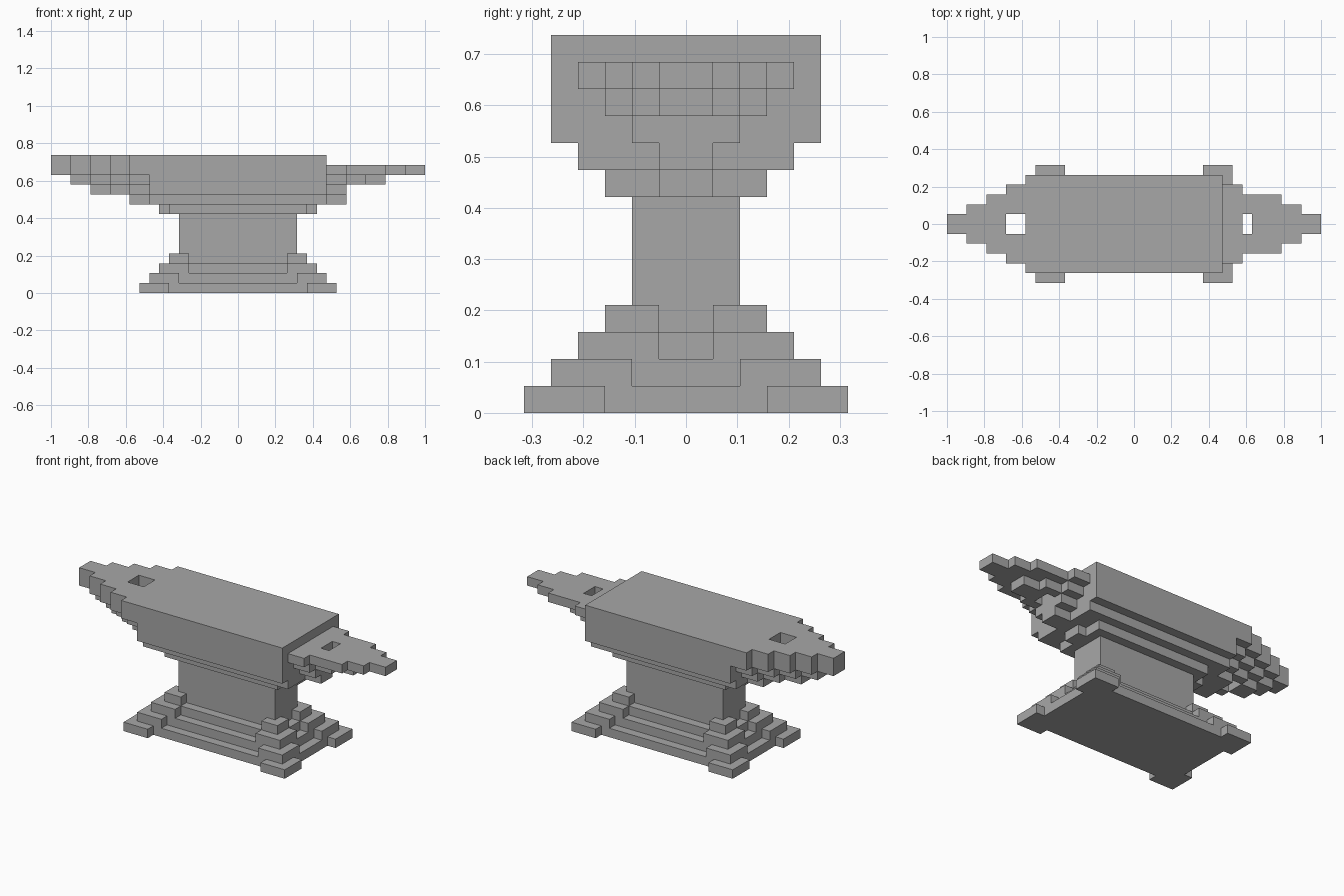
import bpy, bmesh

cube = bpy.data.objects.get("Cube")
if cube:
    bpy.data.objects.remove(cube, do_unlink=True)

U = 2 / 38  # one block

iron = bpy.data.materials.new("iron_grey")
iron.use_nodes = True
colour = (0.39, 0.39, 0.39, 1)
iron.diffuse_color = colour
iron.node_tree.nodes["Principled BSDF"].inputs["Base Color"].default_value = colour


def slab(name, outline, z0, z1):
    """Extrude a flat outline (in blocks) from z0 to z1."""
    bm = bmesh.new()
    face = bm.faces.new([bm.verts.new((x * U, y * U, z0 * U)) for x, y in outline])
    top = bmesh.ops.extrude_face_region(bm, geom=[face])["geom"]
    bmesh.ops.translate(bm, vec=(0, 0, (z1 - z0) * U),
                        verts=[v for v in top if isinstance(v, bmesh.types.BMVert)])
    bmesh.ops.recalc_face_normals(bm, faces=bm.faces)
    mesh = bpy.data.meshes.new(name)
    bm.to_mesh(mesh)
    bm.free()
    mesh.materials.append(iron)
    obj = bpy.data.objects.new(name, mesh)
    bpy.context.collection.objects.link(obj)
    return obj


def box(x0, x1, w):
    return [(x0, -w), (x1, -w), (x1, w), (x0, w)]


def stepped(start, steps):
    """Outline mirrored in y; each step is (end x, half width)."""
    half, x = [], start
    for end, w in steps:
        half += [(x, w), (end, w)]
        x = end
    return half + [(x, -y) for x, y in reversed(half)]


def four_corners(x, y, dx, dy):
    """Rectangle whose sides are recessed by one block between the corners."""
    q = [(x - 1, dy), (x, dy), (x, y), (dx, y), (dx, y - 1)]
    right = q + [(-a, b) for a, b in reversed(q)]
    return right + [(a, -b) for a, b in reversed(right)]


def cut(obj, cutter):
    mod = obj.modifiers.new("hole", "BOOLEAN")
    mod.operation = "DIFFERENCE"
    mod.solver = "EXACT"
    mod.object = cutter


# Stepped base with raised corners
for i, dims in enumerate([(10, 6, 7, 3), (9, 5, 6, 2), (8, 4, 5, 1), (7, 3, 5, 1)]):
    slab(f"base_step_{i + 1}", four_corners(*dims), i, i + 1)

# Waist
slab("waist", box(-6, 6, 2), 3, 8)

# Head layers with the horn at -x and the heel at +x
slab("head_underside", stepped(-8, [(-7, 1), (7, 3), (8, 1)]), 8, 9)
slab("head_lower", stepped(-11, [(-9, 2), (9, 4), (11, 1)]), 9, 10)
horn = [(-17, 1), (-15, 2), (-13, 3), (-11, 4)]
layers = [
    slab("head_body_lower", stepped(-15, [(-13, 1), (-11, 2), (-9, 3), (9, 5), (11, 2)]), 10, 11),
    slab("head_body_upper", stepped(-17, [(x + 2, w) for x, w in horn]
                                    + [(9, 5), (11, 3), (13, 2), (15, 1)]), 11, 12),
    slab("heel_and_horn", stepped(-19, horn + [(9, 5), (11, 4), (15, 3), (17, 2), (19, 1)]), 12, 13),
    slab("head_face", stepped(-19, horn + [(9, 5)]), 13, 14),
]

# Square holes through horn and heel
for name, x0, x1, parts in [("horn_hole_cutter", -13, -11, layers),
                            ("heel_hole_cutter", 11, 12, layers[1:3])]:
    cutter = slab(name, box(x0, x1, 1), 9.5, 14.5)
    cutter.hide_render = True
    for part in parts:
        cut(part, cutter)

    # Apply the cuts and discard the cutter
    depsgraph = bpy.context.evaluated_depsgraph_get()
    for part in parts:
        part.data = bpy.data.meshes.new_from_object(part.evaluated_get(depsgraph))
        part.modifiers.clear()
    bpy.data.objects.remove(cutter, do_unlink=True)
